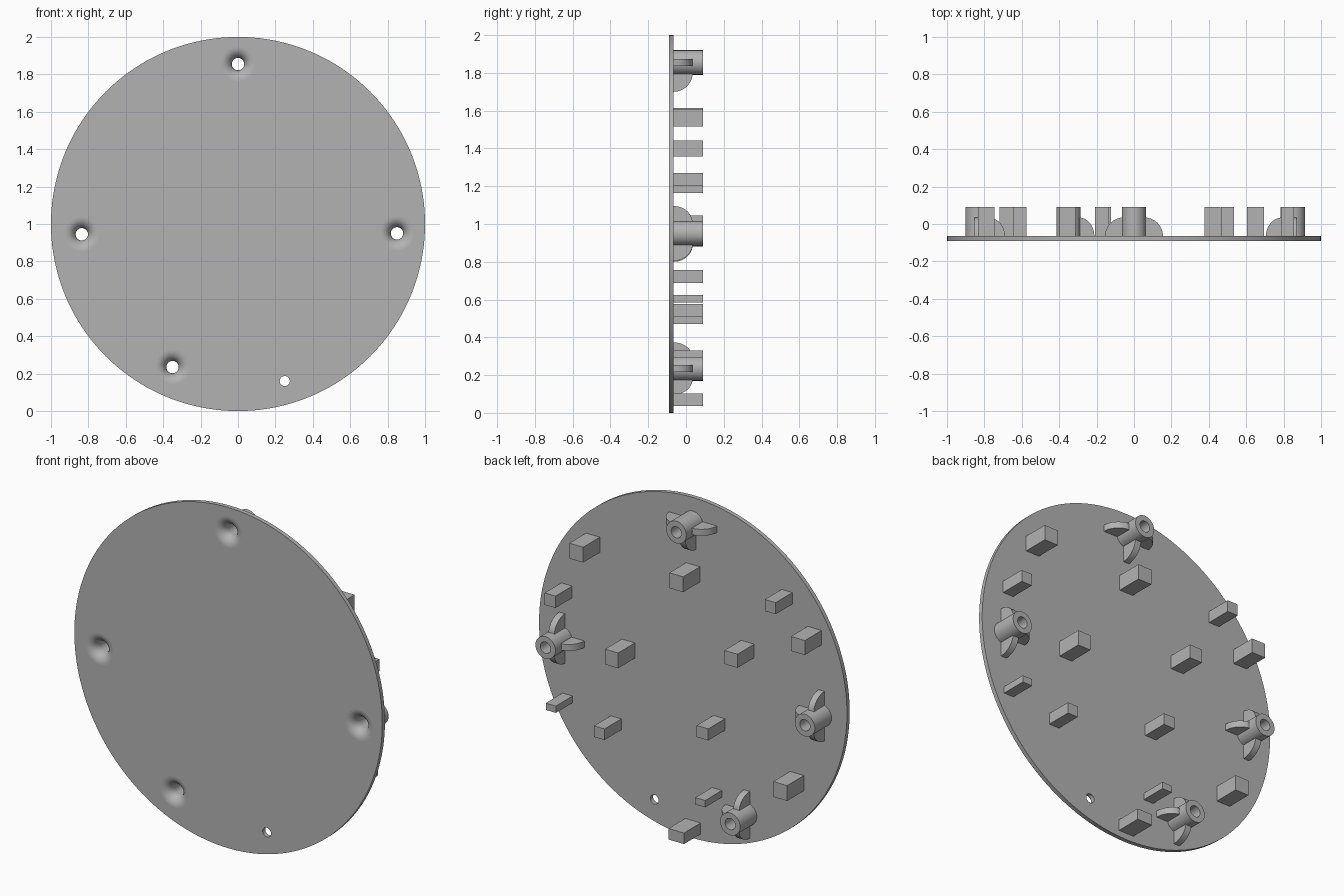
import bpy, bmesh
from math import sin, cos, pi, radians
from mathutils import Matrix, Vector

if "Cube" in bpy.data.objects:
    bpy.data.objects.remove(bpy.data.objects["Cube"], do_unlink=True)

grey = bpy.data.materials.new("plain_grey")
grey.use_nodes = True
GREY = (0.45, 0.45, 0.45, 1)
grey.diffuse_color = GREY
grey.node_tree.nodes["Principled BSDF"].inputs["Base Color"].default_value = GREY

FRONT, BACK, TOP = -0.09, -0.065, 0.09
FLARE, BORE, TUBE, FIN_TOP = 0.09, 0.033, 0.065, 0.035
SEGS = 48


def select_only(ob):
    bpy.ops.object.select_all(action='DESELECT')
    ob.select_set(True)
    bpy.context.view_layer.objects.active = ob


def smooth(ob):
    select_only(ob)
    bpy.ops.object.shade_smooth_by_angle(angle=radians(30))


def add_mesh(name, bm):
    bmesh.ops.recalc_face_normals(bm, faces=bm.faces)
    me = bpy.data.meshes.new(name)
    bm.to_mesh(me)
    bm.free()
    me.materials.append(grey)
    ob = bpy.data.objects.new(name, me)
    bpy.context.collection.objects.link(ob)
    return ob


def circle_spline(curve, x, z, r, n):
    sp = curve.splines.new('POLY')
    sp.points.add(n - 1)
    for i, p in enumerate(sp.points):
        a = 2 * pi * i / n
        p.co = (x + r * cos(a), z + r * sin(a), 0, 1)
    sp.use_cyclic_u = True


def boss(name, x, z):
    """Hollow tube whose bore flares out into the front of the plate."""
    bm = bmesh.new()
    r = FLARE - BORE
    profile = [(FLARE - r * sin(t), FRONT + r * (1 - cos(t)))
               for t in (pi / 2 * i / 10 for i in range(11))]
    profile += [(BORE, TOP), (TUBE, TOP), (TUBE, BACK), (FLARE, BACK)]
    verts = [bm.verts.new((x + a, y, z)) for a, y in profile]
    edges = [bm.edges.new((verts[i], verts[i + 1])) for i in range(len(verts) - 1)]
    bmesh.ops.spin(bm, geom=verts + edges, cent=(x, 0, z), axis=(0, 1, 0),
                   angle=2 * pi, steps=SEGS)
    bmesh.ops.remove_doubles(bm, verts=bm.verts, dist=1e-5)
    smooth(add_mesh(name, bm))


def fin(name, x, z, angle, reach):
    """Rounded web bracing a tube against the plate."""
    bm = bmesh.new()
    root, half = 0.055, 0.019
    profile = [(root, BACK - 0.005)]
    profile += [(root + (reach - root) * cos(t), BACK + (FIN_TOP - BACK) * sin(t))
                for t in (pi / 2 * i / 12 for i in range(13))]
    face = bm.faces.new([bm.verts.new((a, y, -half)) for a, y in profile])
    ext = bmesh.ops.extrude_face_region(bm, geom=[face])
    bmesh.ops.translate(bm, vec=(0, 0, 2 * half),
                        verts=[v for v in ext["geom"] if isinstance(v, bmesh.types.BMVert)])
    bm.transform(Matrix.Translation((x, 0, z)) @ Matrix.Rotation(-angle, 4, 'Y'))
    smooth(add_mesh(name, bm))


def block(name, x, z, w, h):
    bm = bmesh.new()
    bmesh.ops.create_cube(bm, size=1)
    bmesh.ops.scale(bm, vec=(w, TOP - BACK + 0.005, h), verts=bm.verts)
    bmesh.ops.translate(bm, vec=(x, (TOP + BACK - 0.005) / 2, z), verts=bm.verts)
    add_mesh(name, bm)


# Bosses: name, x, z, direction without a fin (degrees), fin reach
BOSSES = [("top", 0, 1.855, 90, 0.155), ("left", 0.85, 0.95, 0, 0.145),
          ("right", -0.835, 0.945, 180, 0.145), ("bottom", -0.35, 0.235, 180, 0.138)]

# Round plate with openings for the bosses and one small pin hole
curve = bpy.data.curves.new("plate", 'CURVE')
curve.dimensions = '2D'
curve.fill_mode = 'BOTH'
curve.extrude = (BACK - FRONT) / 2
circle_spline(curve, 0, 0, 1, 160)
circle_spline(curve, 0.25, -0.84, 0.027, 32)
for _, x, z, _, _ in BOSSES:
    circle_spline(curve, x, z - 1, FLARE, SEGS)
plate = bpy.data.objects.new("plate", curve)
bpy.context.collection.objects.link(plate)
curve.materials.append(grey)
plate.location = (0, (FRONT + BACK) / 2, 1)
plate.rotation_euler.x = pi / 2
select_only(plate)
bpy.ops.object.convert(target='MESH')
smooth(bpy.context.object)

# Flared bosses with three fins each
for side, x, z, skip, reach in BOSSES:
    boss(side + "_boss", x, z)
    for deg in (0, 90, 180, 270):
        if deg != skip:
            fin(f"{side}_fin_{deg}", x, z, radians(deg), reach)

# Spacer blocks on the back: x, z, width, height
BLOCKS = [(0.65, 1.56, 0.09, 0.09), (0, 1.56, 0.09, 0.09), (-0.61, 1.58, 0.07, 0.068),
          (0.82, 1.235, 0.07, 0.07), (-0.79, 1.4, 0.09, 0.085), (0.42, 1.0, 0.085, 0.09),
          (-0.355, 1.205, 0.085, 0.08), (0.5, 0.543, 0.068, 0.065), (-0.17, 0.722, 0.075, 0.068),
          (0.815, 0.605, 0.065, 0.04), (-0.675, 0.515, 0.09, 0.09), (-0.155, 0.31, 0.065, 0.04),
          (0, 0.07, 0.1, 0.065)]
for i, dims in enumerate(BLOCKS):
    block(f"spacer_block_{i + 1}", *dims)
